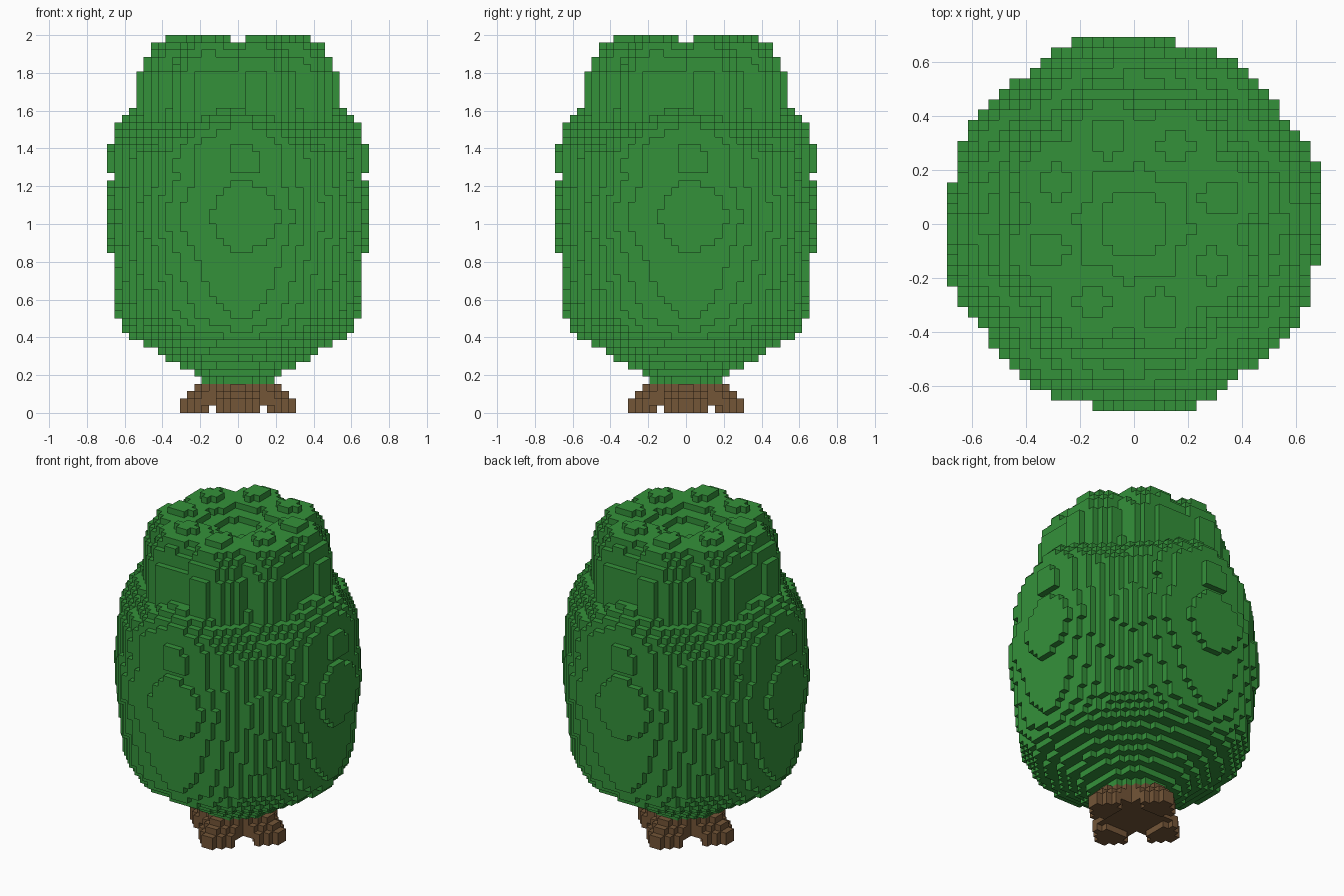
import bpy, bmesh, math
from mathutils import Vector

cube = bpy.data.objects.get("Cube")
if cube:
    bpy.data.objects.remove(cube, do_unlink=True)

LAYERS = 52
UNIT = 2 / LAYERS          # edge of one block
HALF = 18                  # half width in blocks


def make_material(name, rgb):
    mat = bpy.data.materials.new(name)
    mat.use_nodes = True
    mat.diffuse_color = (*rgb, 1)
    bsdf = next(n for n in mat.node_tree.nodes if n.type == 'BSDF_PRINCIPLED')
    bsdf.inputs["Base Color"].default_value = (*rgb, 1)
    bsdf.inputs["Roughness"].default_value = 1
    return mat


def build_blocks(name, filled, layers, mat):
    """Make the outer skin of all blocks whose centre passes the rule."""
    cells = {(i, j, k) for k in layers
             for i in range(-HALF, HALF) for j in range(-HALF, HALF)
             if filled(i + 0.5, j + 0.5, k)}
    bm = bmesh.new()
    verts = {}

    def corner(p):
        key = tuple(p)
        if key not in verts:
            verts[key] = bm.verts.new(Vector(key) * UNIT)
        return verts[key]

    for cell in cells:
        for axis in range(3):
            u, v = (axis + 1) % 3, (axis + 2) % 3
            for side in (0, 1):
                near = list(cell)
                near[axis] += 2 * side - 1
                if tuple(near) in cells:
                    continue
                loop = []
                for a, b in ((0, 0), (1, 0), (1, 1), (0, 1)):
                    p = list(cell)
                    p[axis] += side
                    p[u] += a
                    p[v] += b
                    loop.append(corner(p))
                bm.faces.new(loop if side else loop[::-1])
    mesh = bpy.data.meshes.new(name)
    bm.to_mesh(mesh)
    bm.free()
    mesh.materials.append(mat)
    obj = bpy.data.objects.new(name, mesh)
    bpy.context.collection.objects.link(obj)
    return obj


# Belly outline: (layer, radius in blocks)
BELLY = [(4, 4.9), (6, 8), (8, 11.2), (10, 14.7), (11, 15.6), (12, 16),
         (13, 16.6), (18, 17.2), (21, 17.4), (22, 17.63), (24, 17.9),
         (26, 18.1), (27, 18.1), (29, 17.9), (31, 17.63), (32, 17.4),
         (33, 17.65), (36, 17.65), (37, 17.4), (39, 16.65), (40, 15.7),
         (41, 14.7), (42, 13.4)]

# Crown: top layer of each step, clump radius, then hollow and core radius
CROWN = [(46, 5.5, 0, 12.6), (47, 5, 0, 12), (48, 4.8, 0, 11.6),
         (49, 4.2, 3.3, 10.6), (50, 3.7, 7, 9.5), (51, 1.79, 0, 0)]

# Eight clumps on a ring: two centres repeated by quarter turns
CLUMPS = []
for cx, cy in ((-2.5, 8.25), (4, 7.5)):
    for _ in range(4):
        CLUMPS.append((cx, cy))
        cx, cy = -cy, cx


def belly_radius(k):
    for (k0, r0), (k1, r1) in zip(BELLY, BELLY[1:]):
        if k0 <= k <= k1:
            return r0 + (r1 - r0) * (k - k0) / (k1 - k0)


def in_crown(x, y, k):
    clump, hollow, core = next(c[1:] for c in CROWN if k <= c[0])
    if hollow < math.hypot(x, y) < core:
        return True
    return any(math.hypot(x - cx, y - cy) < clump for cx, cy in CLUMPS)


def in_belly(x, y, k):
    angle = math.atan2(y, x)
    # the shoulder is arched: it sits lower between the four sides
    level = k
    if k >= 33:
        level = min(42, k + 1.2 * (1 - math.cos(4 * angle)))
    # shallow lobes swirl around the middle
    depth = 0.1 + 0.2 * max(0, 1 - abs(k - 26.5) / 5)
    lobes = depth * math.cos(8 * (angle - math.radians(17)))
    return math.hypot(x, y) < belly_radius(level) + lobes


def foliage_rule(x, y, k):
    return (k >= 38 and in_crown(x, y, k)) or (k < 42 and in_belly(x, y, k))


def trunk_rule(x, y, k):
    far, side = max(abs(x), abs(y)), min(abs(x), abs(y))
    reach = (8, 8, 7, 6)[k]
    root = side < min(3, reach + 0.5 - far)
    if k == 0:
        # only the rounded root tips touch the ground
        return root and far > 4 and (far > 5 or side < 2)
    return root or math.hypot(x, y) < 4.9


leaf_green = make_material("leaf_green", (0.034, 0.285, 0.042))
bark_brown = make_material("bark_brown", (0.174, 0.092, 0.039))

build_blocks("foliage", foliage_rule, range(4, LAYERS), leaf_green)
build_blocks("trunk_roots", trunk_rule, range(4), bark_brown)
